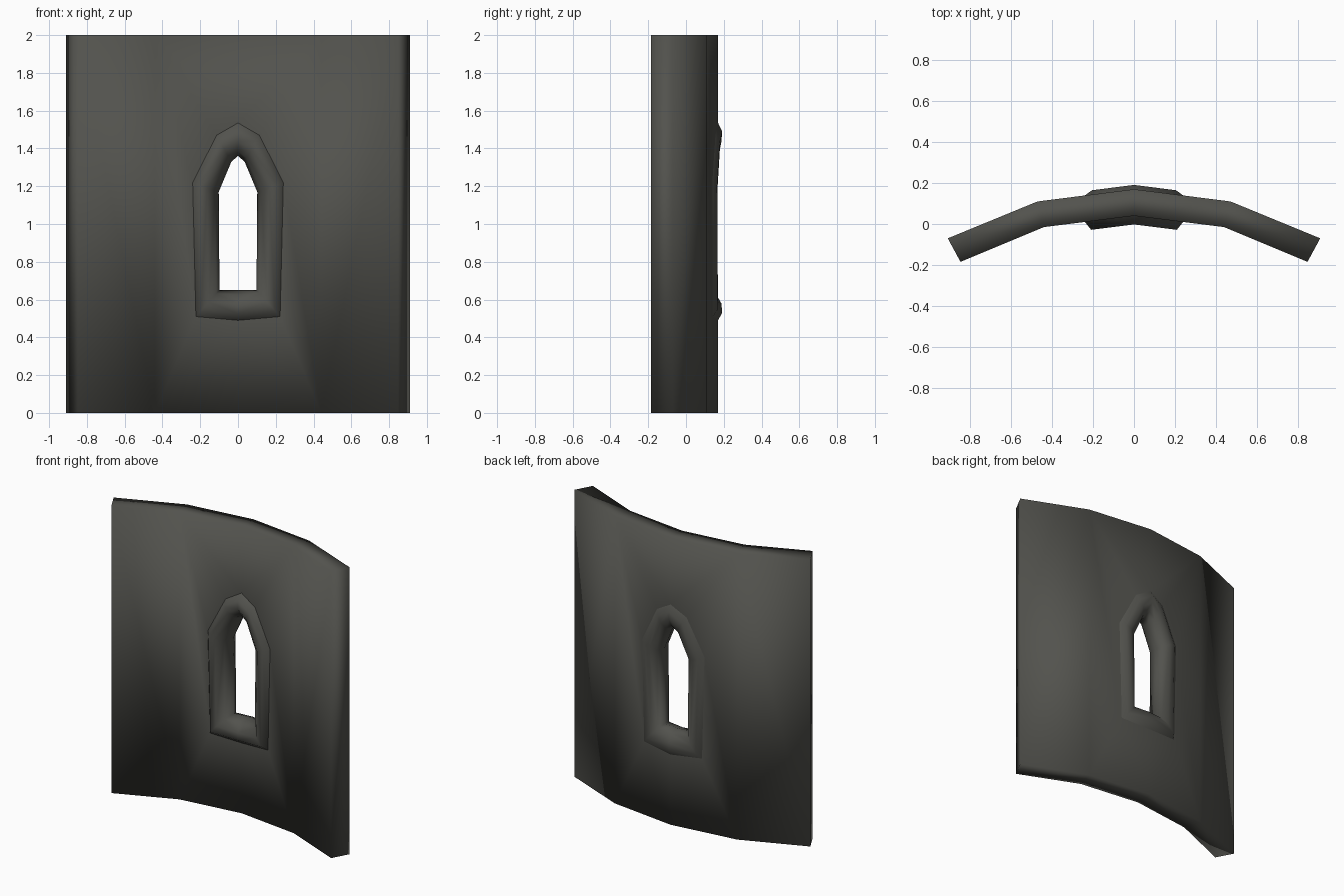
import bpy, bmesh, math

if "Cube" in bpy.data.objects:
    bpy.data.objects.remove(bpy.data.objects["Cube"])

stone = bpy.data.materials.new("dark_stone")
stone.diffuse_color = (0.085, 0.085, 0.075, 1)
stone.use_nodes = True
stone.node_tree.nodes["Principled BSDF"].inputs["Base Color"].default_value = stone.diffuse_color

H = 2.0
FRONT = [(0, 0.04), (0.44, -0.015), (0.848, -0.185)]   # wall plan, half
BACK = [(0, 0.17), (0.472, 0.11), (0.91, -0.07)]
# slit outlines (x, z), half, from sill centre up to the apex
OUTER = [(0, 0.49), (0.223, 0.51), (0.24, 1.22), (0.113, 1.47), (0, 1.535)]
INNER = [(0, 0.65), (0.098, 0.65), (0.102, 1.17), (0.035, 1.33), (0, 1.36)]


def plane_y(plan, x):
    (x0, y0), (x1, y1) = plan[:2]
    return y0 + (y1 - y0) * (x - x0) / (x1 - x0)


def finish(bm, name, angle):
    for f in bm.faces:
        f.smooth = True
    for e in bm.edges:
        if len(e.link_faces) == 2 and e.calc_face_angle() > math.radians(angle):
            e.smooth = False
    me = bpy.data.meshes.new(name)
    bm.to_mesh(me)
    bm.free()
    me.materials.append(stone)
    ob = bpy.data.objects.new(name, me)
    bpy.context.collection.objects.link(ob)
    m = ob.modifiers.new("mirror", 'MIRROR')
    m.use_axis[0] = True
    m.merge_threshold = 0.0005


# Curved wall with the slit left open in the central panels
bm = bmesh.new()
cols = {}
for key, plan in (("f", FRONT), ("b", BACK)):
    c = cols[key] = [(bm.verts.new((x, y, 0)), bm.verts.new((x, y, H))) for x, y in plan]
    rim = [bm.verts.new((x, plane_y(plan, x), z)) for x, z in reversed(OUTER)]
    inner_panel = [c[0][0], c[1][0], c[1][1], c[0][1]] + rim
    outer_panel = [c[1][0], c[2][0], c[2][1], c[1][1]]
    for face in (inner_panel, outer_panel):
        bm.faces.new(face if key == "f" else face[::-1])
f, b = cols["f"], cols["b"]
for i in range(2):                                      # top and bottom
    bm.faces.new([f[i][1], f[i + 1][1], b[i + 1][1], b[i][1]])
    bm.faces.new([f[i + 1][0], f[i][0], b[i][0], b[i + 1][0]])
bm.faces.new([f[2][0], b[2][0], b[2][1], f[2][1]])      # end
finish(bm, "curved_wall", 35)

# Rounded frame: section given as (side, blend outer->inner, height over wall)
SECTION = [("f", 0, 0), ("f", 0.22, 0.042), ("f", 0.55, 0.042), ("f", 0.86, 0.005),
           ("m", 1, 0),
           ("b", 0.86, -0.01), ("b", 0.55, 0.018), ("b", 0.25, 0.021), ("b", 0, 0)]
bm = bmesh.new()
rings = []
for side, t, h in SECTION:
    ring = []
    for (ox, oz), (ix, iz) in zip(OUTER, INNER):
        x, z = ox + (ix - ox) * t, oz + (iz - oz) * t
        yf, yb = plane_y(FRONT, x), plane_y(BACK, x)
        y = {"f": yf - h, "b": yb + h, "m": (yf + yb) / 2}[side]
        ring.append(bm.verts.new((x, y, z)))
    rings.append(ring)
for a, c in zip(rings, rings[1:]):
    for i in range(len(OUTER) - 1):
        bm.faces.new([a[i], a[i + 1], c[i + 1], c[i]])
finish(bm, "slit_frame", 100)
